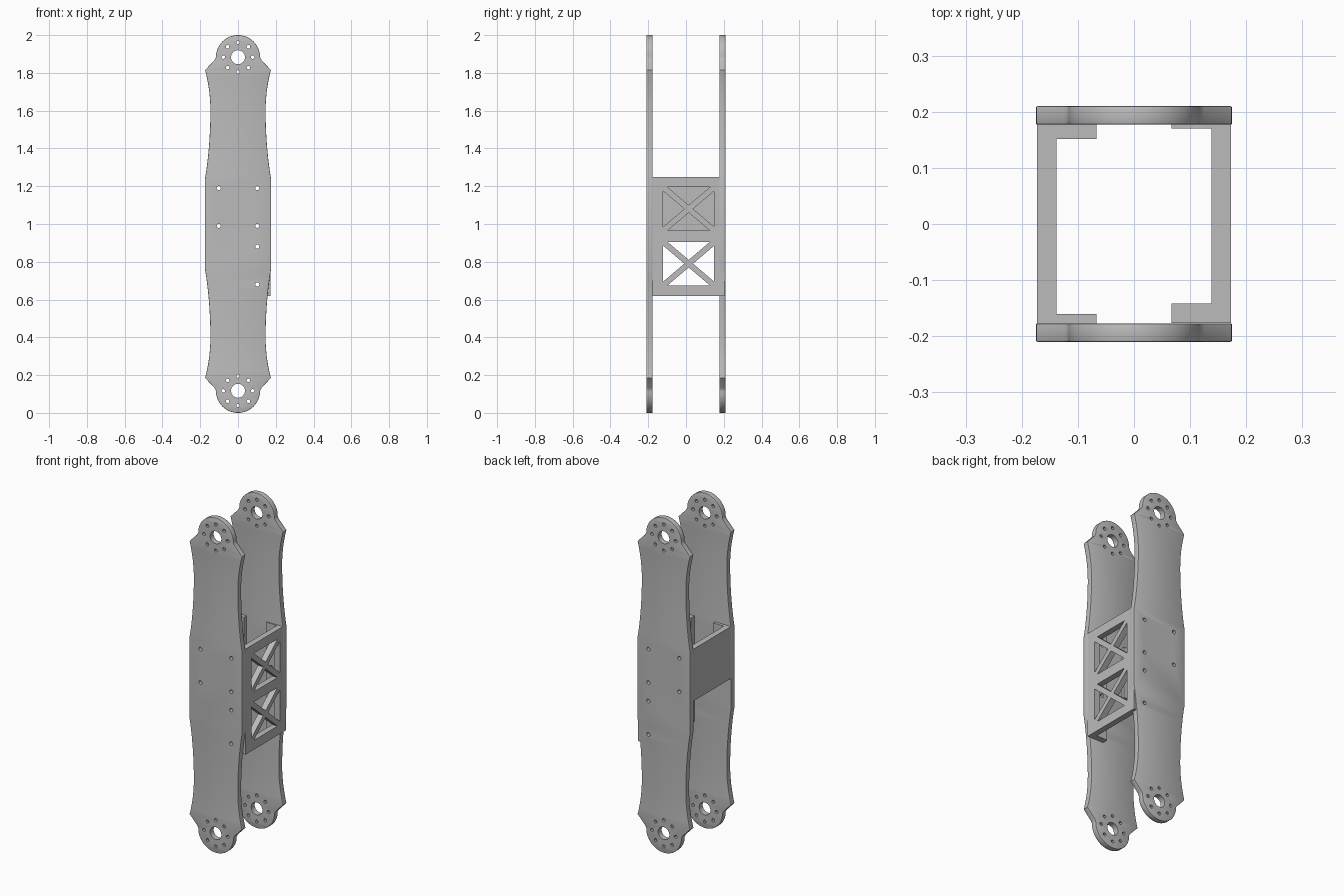
import bpy, bmesh
from math import cos, sin, pi, radians, hypot

cube = bpy.data.objects.get("Cube")
if cube:
    bpy.data.objects.remove(cube)

grey = bpy.data.materials.new("plain grey")
grey.use_nodes = True
grey.diffuse_color = (0.5, 0.5, 0.5, 1)
grey.node_tree.nodes["Principled BSDF"].inputs["Base Color"].default_value = (0.5, 0.5, 0.5, 1)

FRONT = (pi / 2, 0, 0)        # sheet drawn in x, z
SIDE = (pi / 2, 0, pi / 2)    # sheet drawn in y, z


def circle(x, y, r, n=20):
    return [(x + r * cos(2 * pi * i / n), y + r * sin(2 * pi * i / n)) for i in range(n)]


def rect(x0, x1, y0, y1):
    return [(x0, y0), (x1, y0), (x1, y1), (x0, y1)]


def sheet(name, outline, holes, thick, location, rotation, bevel=0):
    """Flat part: an outline with holes, given a thickness."""
    curve = bpy.data.curves.new(name + " outline", "CURVE")
    curve.dimensions = "2D"
    curve.fill_mode = "BOTH"
    curve.extrude = thick / 2
    for loop in [outline] + holes:
        spline = curve.splines.new("POLY")
        spline.points.add(len(loop) - 1)
        for point, (x, y) in zip(spline.points, loop):
            point.co = (x, y, 0, 1)
        spline.use_cyclic_u = True
    helper = bpy.data.objects.new(name + " helper", curve)
    bpy.context.collection.objects.link(helper)
    bpy.context.view_layer.update()
    graph = bpy.context.evaluated_depsgraph_get()
    mesh = bpy.data.meshes.new_from_object(helper.evaluated_get(graph))
    bpy.data.objects.remove(helper)

    bm = bmesh.new()
    bm.from_mesh(mesh)
    bmesh.ops.remove_doubles(bm, verts=bm.verts, dist=0.0001)
    bmesh.ops.recalc_face_normals(bm, faces=bm.faces)
    if bevel:
        # Round only the outer rim, not the holes
        def on_rim(v):
            return min(hypot(v.co.x - x, v.co.y - y) for x, y in outline) < 0.0005
        rim = [e for e in bm.edges if all(on_rim(v) for v in e.verts)
               and len(e.link_faces) == 2 and e.calc_face_angle() > 1
               and abs(e.verts[0].co.z - e.verts[1].co.z) < 0.001]
        bmesh.ops.bevel(bm, geom=rim, offset=bevel, segments=2, profile=0.5,
                        affect="EDGES", clamp_overlap=False)
    bm.to_mesh(mesh)
    bm.free()
    mesh.materials.clear()
    mesh.materials.append(grey)
    obj = bpy.data.objects.new(name, mesh)
    obj.location, obj.rotation_euler = location, rotation
    bpy.context.collection.objects.link(obj)
    bpy.ops.object.select_all(action="DESELECT")
    obj.select_set(True)
    bpy.context.view_layer.objects.active = obj
    bpy.ops.object.shade_smooth_by_angle(angle=radians(30))
    return obj


# Arm plates: round ends, pointed shoulders, waisted sides
END, R = 0.883, 0.117         # pivot height from the middle, end radius
quarter = [(0.175, 0.24)]
for i in range(1, 17):
    z = 0.24 + 0.575 * i / 16
    span = 0.36 if z < 0.6 else 0.215
    quarter.append((0.146 + 0.028 * ((z - 0.6) / span) ** 2, z))
quarter += [(0.125, END - 0.016), (0.119, END - 0.006)]
quarter += [(R * cos(a), END + R * sin(a)) for a in (pi / 2 * i / 14 for i in range(14))]
right = [(x, -z) for x, z in reversed(quarter)] + quarter
outline = [(0, -END - R)] + right + [(0, END + R)] + [(-x, z) for x, z in reversed(right)]

BOLTS = {1: (-0.32, -0.12, -0.01, 0.19), -1: (-0.01, 0.19)}
plate_holes = [circle(0.102 * s, z, 0.011, 14) for s in BOLTS for z in BOLTS[s]]
for end in (-END, END):
    plate_holes.append(circle(0, end, 0.037, 32))
    plate_holes += [circle(x, z, 0.0095, 12) for x, z in circle(0, end, 0.078, 8)]

for name, y in (("front_plate", -0.1935), ("back_plate", 0.1935)):
    sheet(name, outline, plate_holes, 0.033, (0, y, 1), FRONT, bevel=0.003)


# Triangular openings that leave a crossed brace in a window
def cross_window(cy, cz, hy=0.135, hz=0.115, gap_y=0.023, gap_z=0.02):
    tris = []
    for s in (1, -1):
        tris.append([(cy - hy + gap_y, cz + s * hz), (cy + hy - gap_y, cz + s * hz),
                     (cy, cz + s * gap_z)])
        tris.append([(cy + s * hy, cz - hz + gap_z), (cy + s * hy, cz + hz - gap_z),
                     (cy + s * gap_y, cz)])
    return tris


# Channel brackets: a side wall with two inward flanges
def bracket(name, side, cy, bottom, windows):
    wall = sheet(name + "_wall", rect(-0.191, 0.191, bottom, 0.25), windows, 0.035,
                 (side * 0.1555, cy, 1), SIDE)
    inner, outer = sorted((side * 0.067, side * 0.138))
    holes = [circle(side * 0.102, z, 0.011, 14) for z in BOLTS[side]]
    for label, s in (("front", -1), ("back", 1)):
        flange = sheet(f"{name}_{label}_flange", rect(inner, outer, bottom, 0.25), holes,
                       0.035, (0, cy + s * 0.1735, 1), FRONT)


bracket("braced_bracket", 1, 0.0143, -0.38, cross_window(0, 0.08) + cross_window(0, -0.21))
bracket("solid_bracket", -1, -0.0045, -0.06, [])
